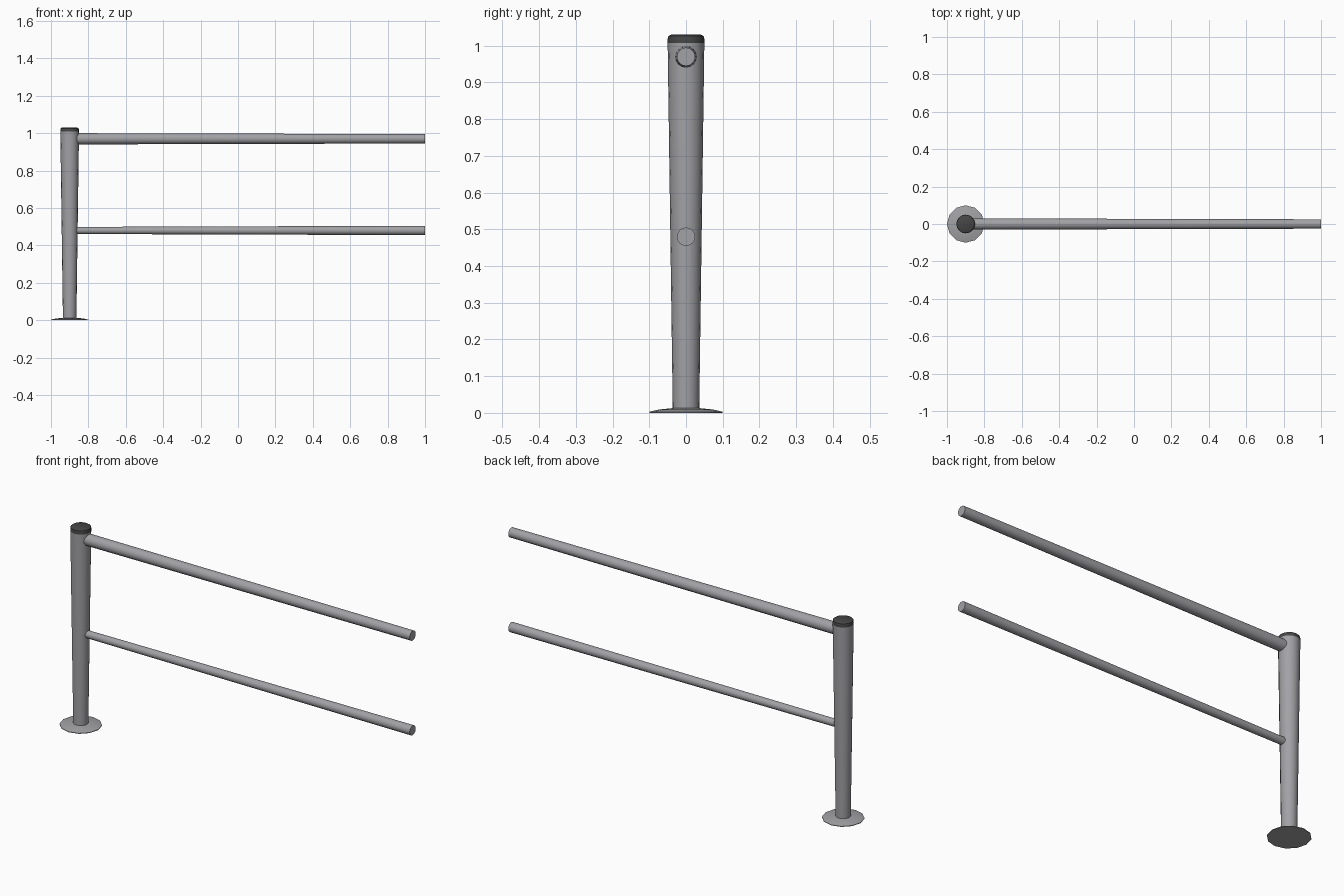
import bpy, bmesh, math
from mathutils import Matrix

if "Cube" in bpy.data.objects:
    bpy.data.objects.remove(bpy.data.objects["Cube"])

def material(name, rgb):
    m = bpy.data.materials.new(name)
    m.diffuse_color = (*rgb, 1)
    m.use_nodes = True
    m.node_tree.nodes["Principled BSDF"].inputs["Base Color"].default_value = m.diffuse_color
    return m

steel = material("grey steel", (0.36, 0.36, 0.38))
dark = material("dark cap", (0.06, 0.06, 0.062))

def lathe(name, profile, matrix, mat, sides=12):
    """Stack rings of (radius, height) and close both ends."""
    bm = bmesh.new()
    rings = [[bm.verts.new((r * math.cos(2 * math.pi * i / sides),
                            r * math.sin(2 * math.pi * i / sides), h))
              for i in range(sides)] for r, h in profile]
    for a, b in zip(rings, rings[1:]):
        for i in range(sides):
            j = (i + 1) % sides
            bm.faces.new((a[i], a[j], b[j], b[i]))
    bm.faces.new(rings[0][::-1])
    bm.faces.new(rings[-1])
    bm.transform(matrix)
    me = bpy.data.meshes.new(name)
    bm.to_mesh(me)
    bm.free()
    me.materials.append(mat)
    ob = bpy.data.objects.new(name, me)
    bpy.context.collection.objects.link(ob)
    bpy.context.view_layer.objects.active = ob
    ob.select_set(True)
    bpy.ops.object.shade_smooth_by_angle(angle=math.radians(35))
    ob.select_set(False)

POST_X = -0.9
at_post = Matrix.Translation((POST_X, 0, 0))

# Base flange, tapered post and its dark cap
lathe("base_flange", [(0.1, 0), (0.1, 0.003), (0.075, 0.009), (0.036, 0.013)], at_post, steel)
lathe("post", [(0.036, 0.005), (0.05, 1.008)], at_post, steel, 16)
lathe("post_cap", [(0.05, 1.008), (0.05, 1.018), (0.048, 1.026), (0.041, 1.03)], at_post, dark, 16)

# Two rails running out along +x, each slightly tapered
for name, z, r_start, r_end in (("top_rail", 0.97, 0.03, 0.025),
                                ("lower_rail", 0.48, 0.019, 0.025)):
    m = Matrix.Translation((-0.865, 0, z)) @ Matrix.Rotation(math.pi / 2, 4, 'Y')
    lathe(name, [(r_start, 0), (r_end, 1.865)], m, steel, 16)
